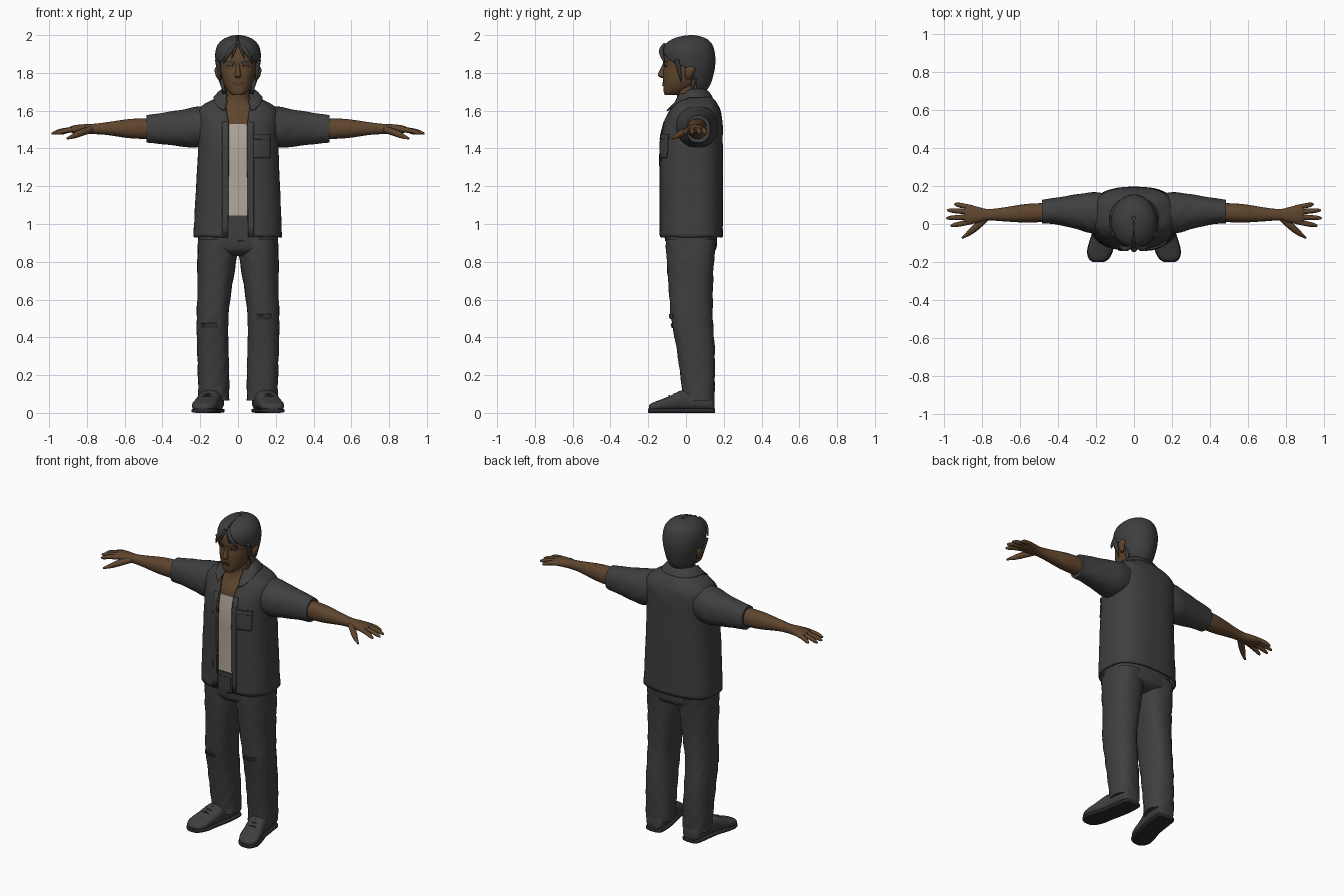
import bpy, bmesh
from math import sin, cos, pi, radians
from mathutils import Matrix, Vector

if "Cube" in bpy.data.objects:
    bpy.data.objects.remove(bpy.data.objects["Cube"])


def material(name, *rgb):
    m = bpy.data.materials.new(name)
    m.use_nodes = True
    m.diffuse_color = (*rgb, 1)
    shader = m.node_tree.nodes["Principled BSDF"]
    shader.inputs["Base Color"].default_value = (*rgb, 1)
    shader.inputs["Roughness"].default_value = 0.8
    return m


cloth = material("charcoal cloth", .05, .05, .051)
hair_mat = material("dark hair", .048, .048, .05)
sole_mat = material("sole rubber", .025, .025, .026)
skin = material("brown skin", .115, .06, .027)
lip_mat = material("lip brown", .085, .04, .022)
cream = material("cream cotton", .44, .39, .33)


def finish(obj, mat, mirror=False, thick=0):
    obj.data.materials.append(mat)
    bpy.ops.object.select_all(action='DESELECT')
    obj.select_set(True)
    bpy.context.view_layer.objects.active = obj
    if obj.type == 'CURVE':
        bpy.ops.object.convert(target='MESH')
        obj = bpy.context.object
    bpy.ops.object.shade_smooth_by_angle(angle=radians(50))
    if thick:
        obj.modifiers.new("Thickness", 'SOLIDIFY').thickness = thick
    if mirror:
        obj.modifiers.new("Mirror", 'MIRROR')
    return obj


def add_mesh(name, bm):
    me = bpy.data.meshes.new(name)
    bm.to_mesh(me)
    bm.free()
    obj = bpy.data.objects.new(name, me)
    bpy.context.collection.objects.link(obj)
    return obj


def smooth_rings(rings, steps=5):
    """Catmull-Rom interpolation between the key rings."""
    rows = [tuple(r) + (0,) * (7 - len(r)) for r in rings]
    padded = [rows[0]] + rows + [rows[-1]]
    out = []
    for a, b, c, d in zip(padded, padded[1:], padded[2:], padded[3:]):
        for k in range(steps):
            t = k / steps
            out.append([q + .5 * t * (r - p + t * (2*p - 5*q + 4*r - s + t * (3*(q - r) + s - p)))
                        for p, q, r, s in zip(a, b, c, d)])
    return out + [rows[-1]]


def loft(name, axis, rings, mat, power=1, n=36, opened=False, fold=0, **kw):
    """Ring: position, u centre, u radius, v low, v high, front gap degrees, front dip."""
    place = {'x': lambda t, u, v: (t, u, v), 'y': lambda t, u, v: (u, t, v),
             'z': lambda t, u, v: (u, v, t)}[axis]
    bend = lambda c: (1 if c > 0 else -1) * abs(c) ** power
    bm = bmesh.new()
    grid = []
    for t, cu, ru, lo, hi, gap, dip in smooth_rings(rings):
        g = radians(gap)
        row = []
        for j in range(n):
            a = g + (2 * pi - 2 * g) * j / ((n - 1) if opened else n)
            f = 1 + fold * sin(5 * a + 23 * t) * sin(31 * t + 2 * a)
            u = cu + ru * f * bend(sin(a))
            v = (lo + hi) / 2 - (hi - lo) / 2 * f * bend(cos(a))
            row.append(bm.verts.new(place(t - dip * max(cos(a), 0), u, v)))
        grid.append(row)
    for low, up in zip(grid, grid[1:]):
        for j in range(n - 1 if opened else n):
            k = (j + 1) % n
            bm.faces.new((low[j], low[k], up[k], up[j]))
    if not opened:
        bm.faces.new(grid[0])
        bm.faces.new(grid[-1])
        bmesh.ops.recalc_face_normals(bm, faces=bm.faces)
    return finish(add_mesh(name, bm), mat, **kw)


def tube(name, points, radii, mat, mirror=True):
    cu = bpy.data.curves.new(name, 'CURVE')
    cu.dimensions = '3D'
    cu.bevel_depth, cu.bevel_resolution, cu.use_fill_caps = 1, 3, True
    sp = cu.splines.new('NURBS')
    sp.points.add(len(points) - 1)
    for p, co, r in zip(sp.points, points, radii):
        p.co, p.radius = (*co, 1), r
    sp.order_u, sp.use_endpoint_u, sp.resolution_u = 3, True, 6
    obj = bpy.data.objects.new(name, cu)
    bpy.context.collection.objects.link(obj)
    return finish(obj, mat, mirror)


def patch(name, target, x, z, w, h, mat, tilt=0, lift=.004):
    """Thin plate laid onto the front of another part."""
    bm = bmesh.new()
    m = (Matrix.Translation((x, -.3, z)) @ Matrix.Rotation(tilt, 4, 'Y')
         @ Matrix.Rotation(pi / 2, 4, 'X') @ Matrix.Diagonal((w / 2, h / 2, 1, 1)))
    bmesh.ops.create_grid(bm, x_segments=8, y_segments=12, size=1, matrix=m)
    obj = finish(add_mesh(name, bm), mat)
    wrap = obj.modifiers.new("Lay on", 'SHRINKWRAP')
    wrap.target, wrap.wrap_method, wrap.wrap_mode = target, 'PROJECT', 'ABOVE_SURFACE'
    wrap.use_project_y, wrap.offset = True, lift
    obj.modifiers.new("Thickness", 'SOLIDIFY').thickness = lift


# Head, neck and upper chest
head = loft("head", 'z', [(1.683, 0, .03, -.112, -.04), (1.70, 0, .05, -.118, 0), (1.74, 0, .075, -.12, .06),
            (1.79, 0, .09, -.122, .11), (1.83, 0, .097, -.117, .125), (1.87, 0, .1, -.12, .13),
            (1.92, 0, .095, -.112, .125), (1.96, 0, .07, -.08, .1), (1.98, 0, .03, -.02, .05)], skin, .85)
loft("nose", 'z', [(1.774, 0, .012, -.132, -.1), (1.784, 0, .019, -.147, -.1), (1.80, 0, .014, -.146, -.1),
     (1.85, 0, .008, -.122, -.1)], skin, n=16)
loft("neck_and_chest", 'z', [(1.45, 0, .17, -.1, .15), (1.53, 0, .17, -.098, .15), (1.58, 0, .15, -.08, .14),
     (1.62, 0, .11, -.057, .12), (1.66, 0, .07, -.048, .09), (1.70, 0, .061, -.05, .08),
     (1.77, 0, .06, -.05, .08)], skin, .9)
loft("ears", 'z', [(1.765, .098, .008, .0, .025), (1.785, .106, .012, -.005, .035), (1.815, .11, .014, -.005, .048),
     (1.835, .108, .008, .01, .04)], skin, n=16, mirror=True)
for side, s in (("left", 1), ("right", -1)):
    patch(side + "_eye", head, .04 * s, 1.838, .032, .008, sole_mat, .1 * s, .003)
    patch(side + "_eyebrow", head, .042 * s, 1.858, .045, .009, hair_mat, -.12 * s)
patch("upper_lip", head, 0, 1.745, .045, .007, lip_mat)
patch("lower_lip", head, 0, 1.735, .036, .009, lip_mat, 0, .006)

# Centre-parted hair
loft("hair", 'z', [(1.695, 0, .06, -.02, .10, 112), (1.74, 0, .09, -.08, .13, 106), (1.80, 0, .108, -.11, .148, 97),
     (1.835, 0, .116, -.12, .154, 76), (1.87, 0, .12, -.125, .156, 42), (1.91, 0, .12, -.128, .152, 19),
     (1.95, 0, .107, -.112, .14, 6), (1.98, 0, .076, -.07, .11, 3), (1.995, 0, .04, -.02, .07, 3),
     (2.0, 0, .01, .02, .04, 3)], hair_mat, n=48, opened=True, thick=.01)
tube("fringe_locks", [(.012, -.112, 1.955), (.03, -.134, 1.93), (.06, -.128, 1.89), (.078, -.112, 1.85)],
     (.006, .012, .012, .002), hair_mat)
tube("short_fringe_locks", [(.008, -.115, 1.95), (.018, -.134, 1.92), (.034, -.13, 1.875)],
     (.006, .01, .001), hair_mat)
tube("sideburns", [(.108, -.05, 1.87), (.104, -.035, 1.82), (.094, -.025, 1.75)], (.014, .012, .002), hair_mat)
tube("nape_locks", [(.09, .045, 1.77), (.082, .035, 1.73), (.07, .03, 1.69)], (.014, .012, .003), hair_mat)

# Arms and hands
loft("arms", 'x', [(.40, .06, .05, 1.45, 1.56), (.48, .06, .05, 1.45, 1.56), (.58, .056, .048, 1.455, 1.555),
     (.70, .05, .035, 1.472, 1.538), (.77, .049, .03, 1.476, 1.53), (.82, .048, .042, 1.478, 1.528),
     (.87, .05, .05, 1.48, 1.522), (.895, .05, .042, 1.488, 1.512)], skin, .9, mirror=True)
fingers = {"index": (.014, .965, -.01), "middle": (.038, .988, .031), "ring": (.062, .984, .073),
           "little": (.085, .945, .105)}
for name, (y, tip_x, tip_y) in fingers.items():
    base, tip = Vector((.85, y, 1.502)), Vector((tip_x, tip_y, 1.478))
    mid = base.lerp(tip, .55) + Vector((0, 0, .008))
    tube(name + "_fingers", [base, mid, base.lerp(tip, .92), tip], (.014, .014, .011, .004), skin)
tube("thumbs", [(.78, .03, 1.5), (.83, -.015, 1.485), (.87, -.05, 1.465), (.905, -.074, 1.452)],
     (.018, .02, .014, .005), skin)

# Undershirt
loft("undershirt", 'z', [(1.045, 0, .19, -.119, .165), (1.2, 0, .19, -.118, .17), (1.4, 0, .185, -.119, .17),
     (1.53, 0, .18, -.104, .16)], cream, .75, fold=.008)

# Open shirt with sleeves, collar, plackets and pocket
shirt = loft("shirt_body", 'z', [(.93, 0, .235, -.139, .195, 8), (1.1, 0, .227, -.139, .195, 8),
             (1.4, 0, .213, -.139, .195, 8), (1.52, 0, .215, -.123, .195, 8), (1.59, 0, .215, -.094, .187, 10),
             (1.63, 0, .185, -.07, .17, 14), (1.66, 0, .13, -.058, .15, 23), (1.69, 0, .085, -.05, .115, 38)],
             cloth, .75, n=64, opened=True, thick=.01, fold=.01)
loft("sleeves", 'x', [(.13, .055, .105, 1.43, 1.63), (.22, .06, .108, 1.405, 1.62), (.30, .065, .092, 1.41, 1.604),
     (.40, .068, .072, 1.422, 1.588), (.485, .065, .062, 1.43, 1.575)], cloth, .9, fold=.02, mirror=True)
loft("collar", 'z', [(1.672, 0, .13, -.118, .142, 30, .08), (1.70, 0, .105, -.085, .122, 32, .078),
     (1.715, 0, .085, -.062, .102, 36, .075)], cloth, .85, opened=True, thick=.008)
for side, s in (("left", 1), ("right", -1)):
    patch(side + "_placket", shirt, .07 * s, 1.24, .026, .6, cloth)
patch("chest_pocket", shirt, .125, 1.41, .085, .12, cloth, 0, .007)
patch("pocket_flap", shirt, .125, 1.46, .09, .025, cloth, 0, .009)

# Trousers
hips = loft("trouser_hips", 'z', [(.83, 0, .13, -.05, .10), (.86, 0, .195, -.095, .155), (.92, 0, .212, -.108, .165),
            (1.0, 0, .2, -.11, .165), (1.06, 0, .195, -.112, .16)], cloth, .8)
legs = loft("trouser_legs", 'z', [(.065, .13, .083, -.02, .15), (.12, .13, .082, -.02, .152),
            (.22, .131, .083, -.033, .153), (.35, .134, .083, -.053, .15), (.5, .134, .084, -.08, .14),
            (.65, .123, .09, -.09, .143), (.8, .113, .103, -.1, .15), (.92, .108, .104, -.106, .162)],
            cloth, .85, fold=.035, mirror=True)
patch("fly", hips, .012, .97, .03, .12, cloth)
patch("waistband", hips, 0, 1.025, .2, .03, cloth, 0, .006)
for name, x, z in (("right_knee", -.15, .463), ("left_knee", .137, .511)):
    patch(name + "_tear_hem", legs, x, z, .075, .024, cloth, 0, .007)
    patch(name + "_tear", legs, x, z, .06, .009, sole_mat, 0, .009)

# Shoes with soles and laces
shoe = [(.15, .13, .03, .01, .08), (.135, .13, .055, .01, .1), (.05, .138, .061, .01, .115),
        (-.02, .15, .06, .01, .12), (-.08, .166, .063, .01, .092), (-.14, .179, .065, .01, .068),
        (-.18, .185, .05, .01, .053), (-.197, .187, .026, .01, .04)]
loft("shoes", 'y', shoe, cloth, .8, mirror=True)
loft("soles", 'y', [(y * 1.015, x, r + .003, 0, .024) for y, x, r, low, top in shoe], sole_mat, .5, mirror=True)
for i in range(3):
    y, x, z = -.035 - .025 * i, .154 + .006 * i, .116 - .01 * i
    tube(f"laces_{i + 1}", [(x - .035, y, z - .018), (x, y - .006, z + .008), (x + .035, y, z - .018)],
         (.004, .005, .004), cloth)
